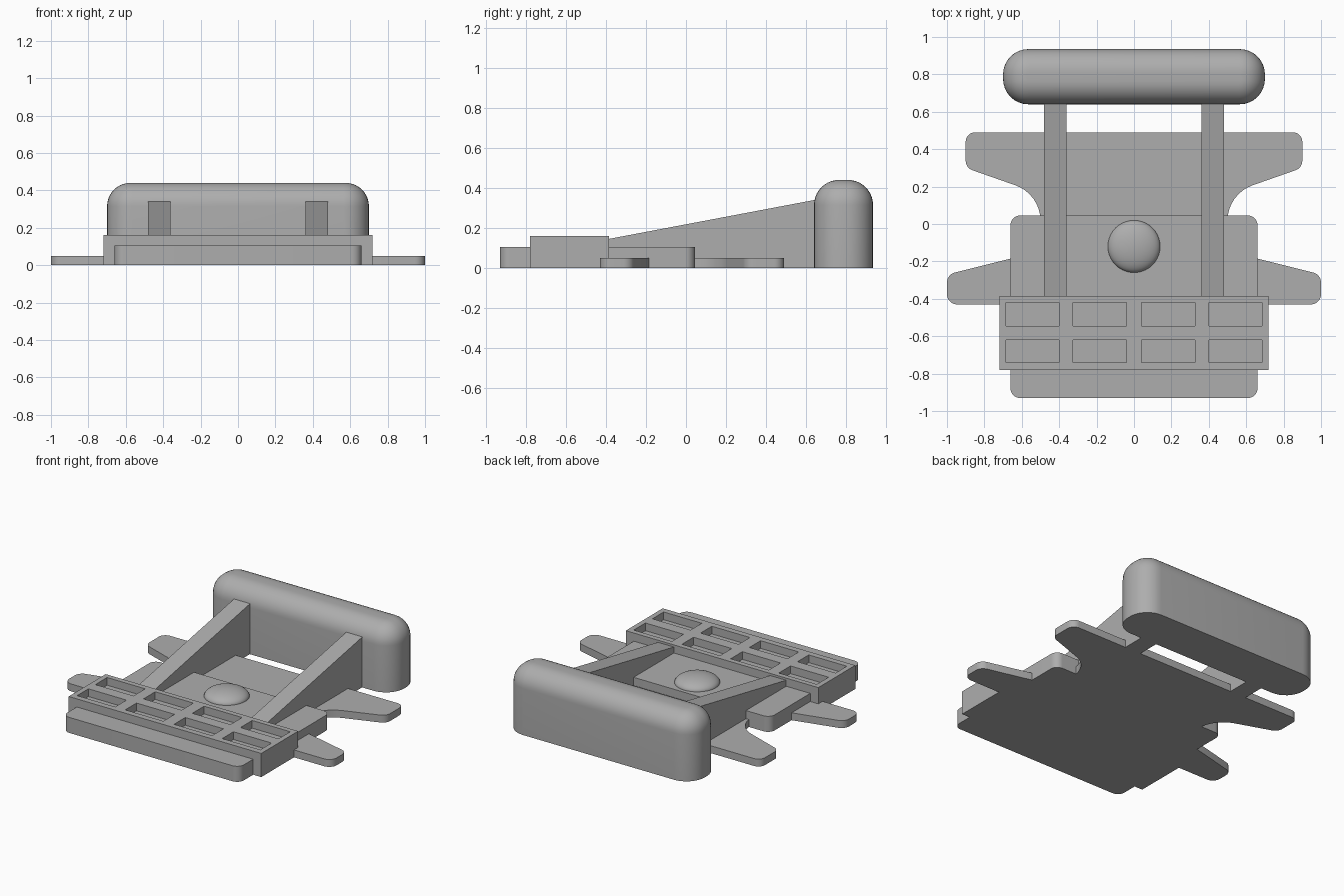
import bpy, bmesh, math
from mathutils import Vector

cube = bpy.data.objects.get("Cube")
if cube:
    bpy.data.objects.remove(cube)

grey = bpy.data.materials.new("plain_grey")
grey.use_nodes = True
COLOUR = (0.42, 0.42, 0.42, 1)
grey.diffuse_color = COLOUR
grey.node_tree.nodes["Principled BSDF"].inputs["Base Color"].default_value = COLOUR


def finish(name, bm, smooth=True):
    bmesh.ops.recalc_face_normals(bm, faces=bm.faces)
    mesh = bpy.data.meshes.new(name)
    bm.to_mesh(mesh)
    bm.free()
    mesh.materials.append(grey)
    ob = bpy.data.objects.new(name, mesh)
    bpy.context.collection.objects.link(ob)
    if smooth:
        bpy.ops.object.select_all(action='DESELECT')
        ob.select_set(True)
        bpy.context.view_layer.objects.active = ob
        bpy.ops.object.shade_smooth_by_angle(angle=math.radians(30))
    return ob


def rounded(corners, steps=8):
    """Outline from (x, y, radius) corners, each replaced by a tangent arc."""
    out = []
    for i, (x, y, r) in enumerate(corners):
        p = Vector((x, y))
        if r == 0:
            out.append(p)
            continue
        a = (Vector(corners[i - 1][:2]) - p).normalized()
        b = (Vector(corners[(i + 1) % len(corners)][:2]) - p).normalized()
        half = a.angle(b) / 2
        centre = p + (a + b).normalized() * r / math.sin(half)
        start = p + a * r / math.tan(half) - centre
        end = p + b * r / math.tan(half) - centre
        turn = math.pi - 2 * half
        for k in range(steps + 1):
            t = k / steps
            out.append(centre + (start * math.sin((1 - t) * turn)
                                 + end * math.sin(t * turn)) / math.sin(turn))
    return out


def prism(points, direction):
    """Solid made by sweeping a 3D outline along a direction."""
    bm = bmesh.new()
    face = bm.faces.new([bm.verts.new(p) for p in points])
    swept = bmesh.ops.extrude_face_region(bm, geom=[face], use_keep_orig=True)["geom"]
    verts = [g for g in swept if isinstance(g, bmesh.types.BMVert)]
    bmesh.ops.translate(bm, verts=verts, vec=direction)
    return bm


def slab(corners, height):
    return prism([(p.x, p.y, 0) for p in rounded(corners)], (0, 0, height))


def rectangle(x, y0, y1, r):
    return [(-x, y0, r), (x, y0, r), (x, y1, r), (-x, y1, r)]


def mirrored(half):
    return half + [(-x, y, r) for x, y, r in reversed(half)]


# Main body plate
finish("body_plate", slab(rectangle(0.66, -0.93, 0.045, 0.05), 0.105))

# Thin side lugs: front pair and flared rear pair
finish("front_lugs", slab(mirrored([(0.60, -0.43, 0), (1.0, -0.43, 0.055),
                                    (1.0, -0.27, 0.055), (0.60, -0.17, 0)]), 0.05))
finish("rear_lugs", slab(mirrored([(0.50, -0.05, 0), (0.50, 0.16, 0.2),
                                   (0.90, 0.30, 0.055), (0.90, 0.49, 0.05)]), 0.05))

# Rounded rear bar with a soft top
bm = slab(rectangle(0.70, 0.64, 0.935, 0.135), 0.44)
top = [e for e in bm.edges if all(v.co.z > 0.43 for v in e.verts)]
bmesh.ops.bevel(bm, geom=top, offset=0.125, segments=10, profile=0.5, affect='EDGES')
finish("rear_bar", bm)

# Sloping ribs joining the tray to the bar
for side, x in (("left", 0.36), ("right", -0.48)):
    outline = [(-0.42, 0), (0.70, 0), (0.70, 0.351), (-0.42, 0.139)]
    finish(side + "_rib", prism([(x, y, z) for y, z in outline], (0.12, 0, 0)), False)

# Tray with two rows of four pockets
xs = [-0.72, -0.685, -0.40, -0.325, -0.04, 0.04, 0.325, 0.40, 0.685, 0.72]
ys = [-0.78, -0.74, -0.62, -0.545, -0.42, -0.385]
bm = bmesh.new()
grid = [[bm.verts.new((x, y, 0.16)) for x in xs] for y in ys]
pockets = []
for j in range(len(ys) - 1):
    for i in range(len(xs) - 1):
        f = bm.faces.new((grid[j][i], grid[j][i + 1], grid[j + 1][i + 1], grid[j + 1][i]))
        if i % 2 and j % 2:
            pockets.append(f)
rim = [e for e in bm.edges if e.is_boundary]
walls = bmesh.ops.extrude_edge_only(bm, edges=rim)["geom"]
for v in walls:
    if isinstance(v, bmesh.types.BMVert):
        v.co.z = 0
bmesh.ops.holes_fill(bm, edges=[e for e in walls if isinstance(e, bmesh.types.BMEdge)
                                and e.is_boundary], sides=0)
for f in bmesh.ops.extrude_discrete_faces(bm, faces=pockets)["faces"]:
    for v in f.verts:
        v.co.z = 0.108
finish("pocket_tray", bm, False)

# Low domed button
bm = bmesh.new()
bmesh.ops.create_uvsphere(bm, u_segments=40, v_segments=20, radius=0.14)
bmesh.ops.bisect_plane(bm, geom=bm.verts[:] + bm.edges[:] + bm.faces[:],
                       plane_co=(0, 0, -0.001), plane_no=(0, 0, 1), clear_inner=True)
bmesh.ops.scale(bm, vec=(1, 1, 0.4), verts=bm.verts)
bmesh.ops.translate(bm, vec=(0, -0.12, 0.104), verts=bm.verts)
finish("dome_button", bm)
